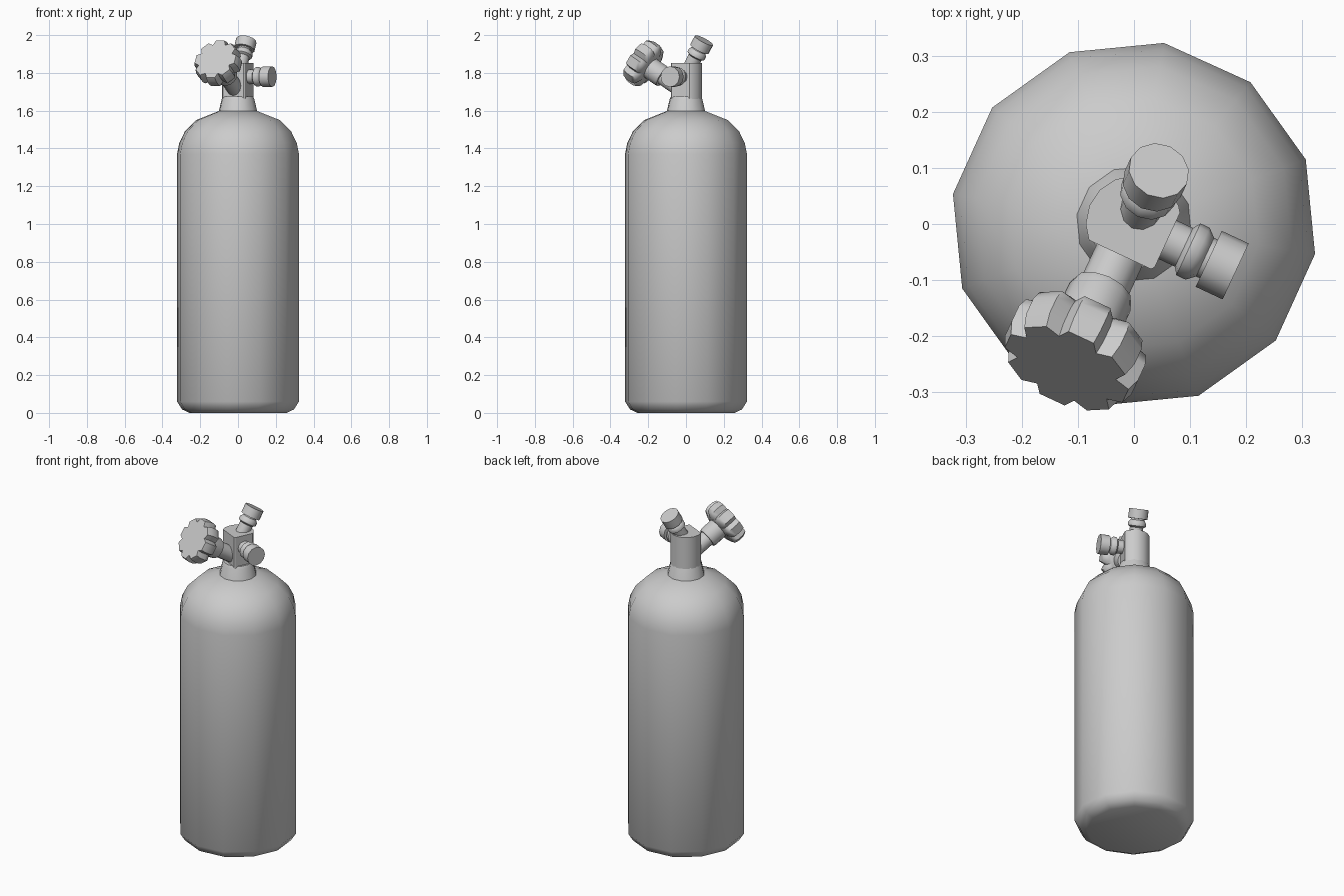
import bpy, bmesh
from math import sin, cos, pi, radians
from mathutils import Vector

cube = bpy.data.objects.get("Cube")
if cube:
    bpy.data.objects.remove(cube)

metal = bpy.data.materials.new("grey metal")
metal.use_nodes = True
grey = (0.6, 0.6, 0.6, 1)
metal.diffuse_color = grey
metal.node_tree.nodes["Principled BSDF"].inputs["Base Color"].default_value = grey


def finish(name, bm, angle=40):
    bmesh.ops.recalc_face_normals(bm, faces=bm.faces)
    mesh = bpy.data.meshes.new(name)
    bm.to_mesh(mesh)
    bm.free()
    mesh.materials.append(metal)
    obj = bpy.data.objects.new(name, mesh)
    bpy.context.collection.objects.link(obj)
    bpy.ops.object.select_all(action='DESELECT')
    obj.select_set(True)
    bpy.context.view_layer.objects.active = obj
    bpy.ops.object.shade_smooth_by_angle(angle=radians(angle))
    return obj


def loft(name, outline, profile, origin=(0, 0, 0), axis=(0, 0, 1), angle=40):
    """Sweep an (x, y) outline along an axis; profile holds (scale, distance)."""
    bm = bmesh.new()
    turn = Vector(axis).to_track_quat('Z', 'Y')
    rings = [[bm.verts.new(Vector(origin) + turn @ Vector((x * s, y * s, d)))
              for x, y in outline] for s, d in profile]
    n = len(outline)
    for low, high in zip(rings, rings[1:]):
        for i in range(n):
            j = (i + 1) % n
            bm.faces.new((low[i], low[j], high[j], high[i]))
    bm.faces.new(rings[0])
    bm.faces.new(rings[-1])
    return finish(name, bm, angle)


def circle(n, start=0.0):
    return [(cos(start + 2 * pi * i / n), sin(start + 2 * pi * i / n)) for i in range(n)]


# Directions: side outlet, handwheel and the tilted top outlet
yaw = radians(-25)
side = Vector((cos(yaw), sin(yaw), 0))
front = Vector((sin(yaw), -cos(yaw), 0))
up = Vector((0, 0, 1))
wheel_axis = front * cos(radians(32)) + up * sin(radians(32))
top_axis = up * cos(radians(30)) - front * sin(radians(30))

# Tank with rounded foot, domed shoulder and neck
loft("tank_body", circle(12, radians(-9.4)),
     [(0.26, 0), (0.3, 0.018), (0.327, 0.06), (0.327, 1.37), (0.315, 1.43),
      (0.285, 1.49), (0.225, 1.55), (0.105, 1.597)])
loft("tank_neck", circle(12, radians(-9.4)),
     [(0.108, 1.585), (0.102, 1.6), (0.088, 1.66), (0.08, 1.675)])

# Valve block: a round post with two flats facing the outlet and handwheel
bm = bmesh.new()
bmesh.ops.create_cone(bm, cap_ends=True, segments=16, radius1=0.086, radius2=0.086, depth=0.19)
bmesh.ops.translate(bm, verts=bm.verts, vec=(0, 0, 1.757))
for normal, dist in ((front, 0.06), (side, 0.066)):
    cut = bmesh.ops.bisect_plane(bm, geom=bm.verts[:] + bm.edges[:] + bm.faces[:],
                                 plane_co=normal * dist, plane_no=normal, clear_outer=True)
    edges = [e for e in cut["geom_cut"] if isinstance(e, bmesh.types.BMEdge)]
    bmesh.ops.contextual_create(bm, geom=edges)
finish("valve_block", bm, 30)

# Two capped outlets sharing the same shape: stem, bulged ring and cap
for name, axis, height, shift in (("side_outlet", side, 1.78, 0), ("top_outlet", top_axis, 1.79, 0.01)):
    origin = up * height + axis * shift
    loft(name + "_stem", circle(12), [(0.038, 0.03), (0.038, 0.155)], origin, axis)
    loft(name + "_ring", circle(12),
         [(0.036, 0.097), (0.051, 0.107), (0.051, 0.125), (0.036, 0.142)], origin, axis, 50)
    loft(name + "_cap", circle(12), [(0.055, 0.147), (0.055, 0.2)], origin, axis)

# Handwheel with stem, hub and eight lobes
origin = up * 1.695
loft("wheel_stem", circle(12), [(0.045, 0.04), (0.045, 0.2)], origin, wheel_axis)
loft("wheel_hub", circle(12), [(0.056, 0.157), (0.06, 0.17), (0.06, 0.26)], origin, wheel_axis)
lobes = []
for i in range(8):
    for offset, radius in ((-12, 0.127), (12, 0.127), (22.5, 0.102)):
        a = radians(45 * i + offset)
        lobes.append((radius * cos(a), radius * sin(a)))
loft("handwheel", lobes, [(0.68, 0.24), (0.95, 0.255), (1, 0.275), (1, 0.31), (0.93, 0.335)],
     origin, wheel_axis, 50)
